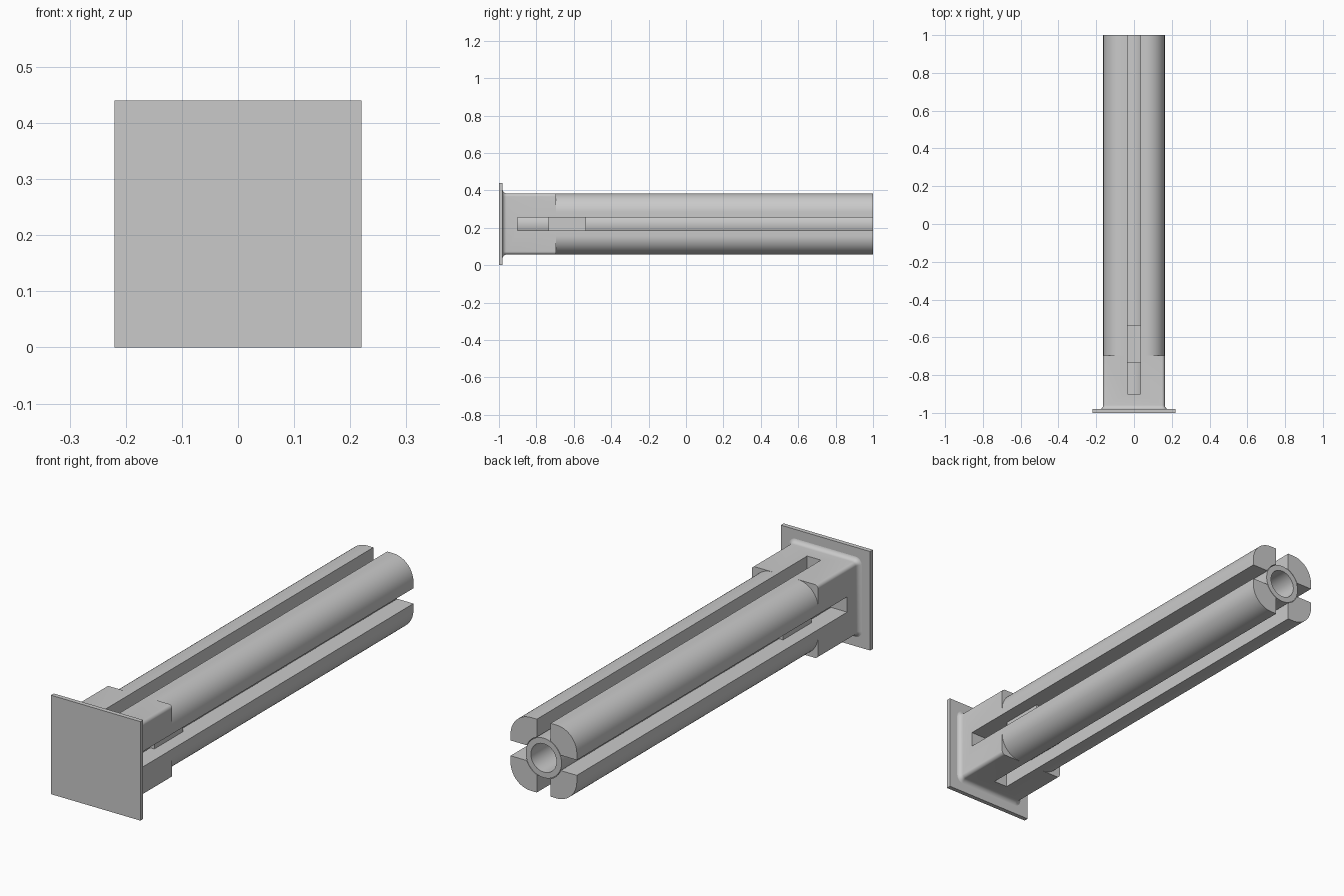
import bpy, bmesh, math
from mathutils import Matrix, Vector

old = bpy.data.objects.get("Cube")
if old:
    bpy.data.objects.remove(old, do_unlink=True)

MID = 0.22      # height of the long axis
R = 0.163       # shaft and block half width
SLOT = 0.034    # slot half width

grey = bpy.data.materials.new("plain_grey")
grey.use_nodes = True
grey.diffuse_color = (0.59, 0.59, 0.59, 1)
grey.node_tree.nodes["Principled BSDF"].inputs["Base Color"].default_value = (0.59, 0.59, 0.59, 1)


def finish(name, bm):
    bmesh.ops.recalc_face_normals(bm, faces=bm.faces)
    mesh = bpy.data.meshes.new(name)
    bm.to_mesh(mesh)
    bm.free()
    mesh.materials.append(grey)
    ob = bpy.data.objects.new(name, mesh)
    bpy.context.collection.objects.link(ob)
    return ob


def box(name, hx, hz, y0, y1):
    bm = bmesh.new()
    size = Matrix.Diagonal((2 * hx, y1 - y0, 2 * hz, 1))
    bmesh.ops.create_cube(bm, size=1, matrix=Matrix.Translation((0, (y0 + y1) / 2, MID)) @ size)
    return finish(name, bm)


def loft(name, sections, closed=False):
    """Join equal-length rings of points; cap the ends or close into a loop."""
    bm = bmesh.new()
    rings = [[bm.verts.new(p) for p in s] for s in sections]
    n = len(rings[0])
    pairs = list(zip(rings, rings[1:]))
    if closed:
        pairs.append((rings[-1], rings[0]))
    else:
        bm.faces.new(rings[0])
        bm.faces.new(rings[-1])
    for a, b in pairs:
        for i in range(n):
            j = (i + 1) % n
            bm.faces.new((a[i], a[j], b[j], b[i]))
    return finish(name, bm)


def circle(r, y, n=64):
    return [Vector((r * math.cos(2 * math.pi * i / n), y, MID + r * math.sin(2 * math.pi * i / n)))
            for i in range(n)]


def rounded_square(half, corner, y, steps=8):
    pts = []
    for q in range(4):
        a0 = q * math.pi / 2
        sx, sz = (1, -1, -1, 1)[q], (1, 1, -1, -1)[q]
        for k in range(steps + 1):
            a = a0 + math.pi / 2 * k / steps
            pts.append(Vector((sx * (half - corner) + corner * math.cos(a), y,
                               MID + sz * (half - corner) + corner * math.sin(a))))
    return pts


def select_only(ob):
    bpy.ops.object.select_all(action='DESELECT')
    ob.select_set(True)
    bpy.context.view_layer.objects.active = ob


def smooth(ob):
    select_only(ob)
    bpy.ops.object.shade_smooth_by_angle(angle=math.radians(35))


# end plate
box("end_plate", 0.22, 0.22, -1.0, -0.98)

# square block flaring into the plate with a fillet
flare = 0.022
sections = []
for k in range(7):
    a = math.pi / 2 * k / 6
    out = flare * (1 - math.sin(a))
    sections.append(rounded_square(R + out, 0.016 + out, -0.981 + flare * (1 - math.cos(a))))
sections.append(rounded_square(R, 0.016, -0.695))
block = loft("square_block", sections)

# shaft with broadly rounded corners, running on from the block
shaft = loft("split_shaft", [rounded_square(R, 0.1, y, steps=16) for y in (-0.695, 1.0)])

# slots and core hole shared by block and shaft
cutters = [box("slot_cutter_upright", SLOT, 0.3, -0.9, 1.1),
           box("slot_cutter_level", 0.3, SLOT, -0.9, 1.1),
           loft("core_cutter", [circle(0.09, -0.9), circle(0.09, 1.1)])]
for ob in (block, shaft):
    select_only(ob)
    for c in cutters:
        mod = ob.modifiers.new("cut", 'BOOLEAN')
        mod.operation = 'DIFFERENCE'
        mod.solver = 'EXACT'
        mod.object = c
        bpy.ops.object.modifier_apply(modifier=mod.name)
    smooth(ob)
for c in cutters:
    bpy.data.objects.remove(c, do_unlink=True)

# hollow inner tube
tube = loft("inner_tube", [circle(0.088, -0.9), circle(0.088, 1.0),
                           circle(0.063, 1.0), circle(0.063, -0.9)], closed=True)
smooth(tube)

# raised keys sitting in the slots
box("key_upright", SLOT, 0.103, -0.735, -0.535)
box("key_level", 0.103, SLOT, -0.735, -0.535)
# plug closing the bore behind the keys
loft("bore_plug", [circle(0.07, -0.74), circle(0.07, -0.525)])
